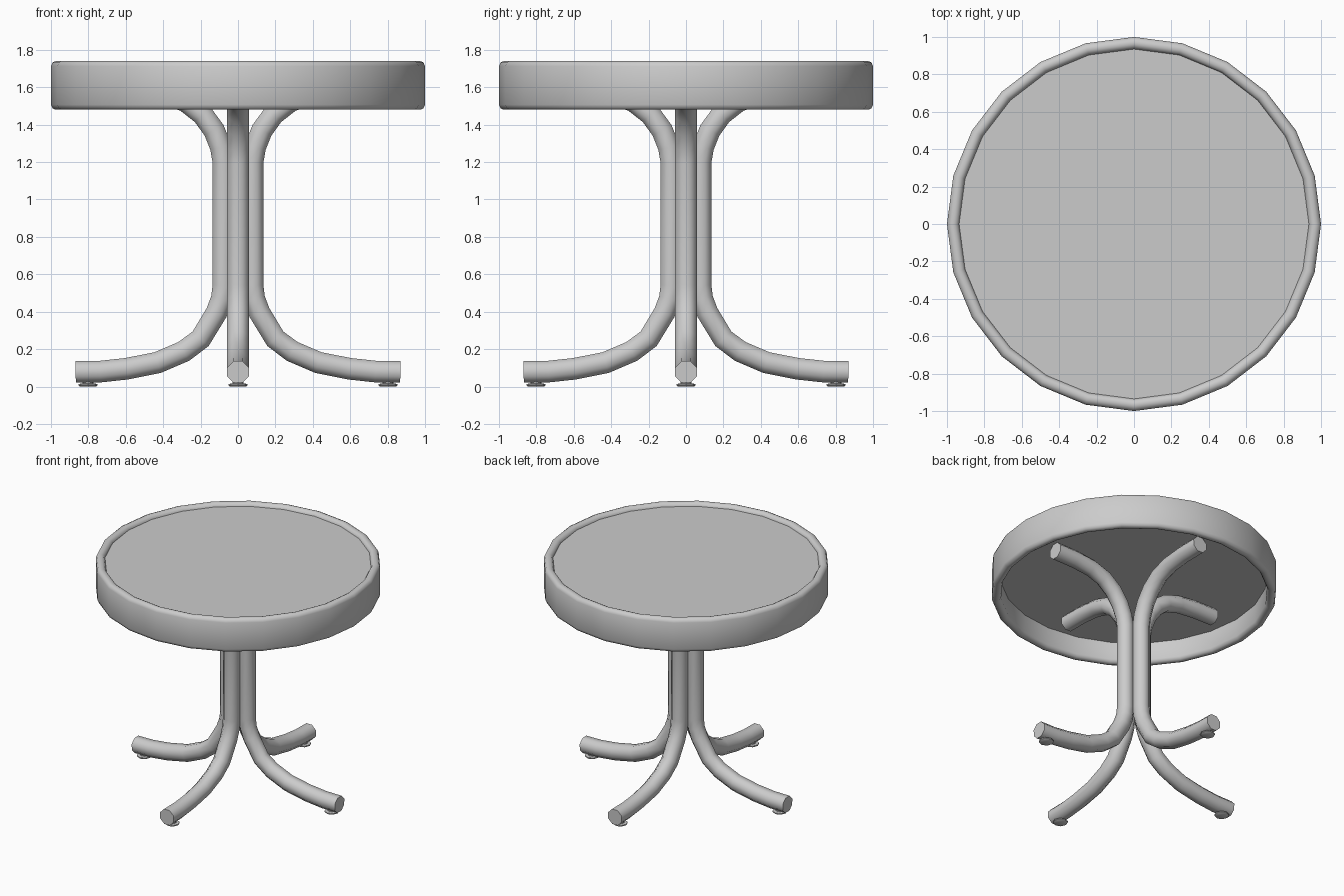
import bpy, bmesh, math
from mathutils import Vector, Matrix

if "Cube" in bpy.data.objects:
    bpy.data.objects.remove(bpy.data.objects["Cube"])

grey = bpy.data.materials.new("grey")
grey.diffuse_color = (0.6, 0.6, 0.6, 1)
grey.use_nodes = True
grey.node_tree.nodes["Principled BSDF"].inputs["Base Color"].default_value = grey.diffuse_color


def make_object(name, bm, angle=40):
    bmesh.ops.recalc_face_normals(bm, faces=bm.faces)
    mesh = bpy.data.meshes.new(name)
    bm.to_mesh(mesh)
    bm.free()
    mesh.materials.append(grey)
    ob = bpy.data.objects.new(name, mesh)
    bpy.context.collection.objects.link(ob)
    bpy.ops.object.select_all(action='DESELECT')
    ob.select_set(True)
    bpy.context.view_layer.objects.active = ob
    bpy.ops.object.shade_smooth_by_angle(angle=math.radians(angle))
    return ob


def bridge(bm, rings, closed=False):
    """Join successive vertex rings with quads; cap the ends if not closed."""
    n = len(rings[0])
    pairs = list(zip(rings, rings[1:]))
    if closed:
        pairs.append((rings[-1], rings[0]))
    for a, b in pairs:
        for i in range(n):
            j = (i + 1) % n
            bm.faces.new((a[i], a[j], b[j], b[i]))
    if not closed:
        bm.faces.new(rings[0])
        bm.faces.new(rings[-1])


def lathe(name, profile, sides, closed, angle=40):
    bm = bmesh.new()
    rings = []
    for r, z in profile:
        rings.append([bm.verts.new((r * math.cos(math.tau * i / sides),
                                    r * math.sin(math.tau * i / sides), z))
                      for i in range(sides)])
    bridge(bm, rings, closed)
    return make_object(name, bm, angle)


# Rounded band around the table top
rim = [(0.935, 1.505), (0.945, 1.487), (0.96, 1.48), (0.975, 1.48), (0.992, 1.488), (1.0, 1.507),
       (1.0, 1.713), (0.992, 1.732), (0.975, 1.74), (0.96, 1.74), (0.945, 1.733), (0.935, 1.715)]
lathe("table_rim", rim, 24, True, 50)

# Flat board set inside the band
lathe("table_top", [(0.938, 1.64), (0.938, 1.715)], 24, False)

# Bent tube legs: foot, upright, and arm under the board
path = [(0.868, 0.078), (0.735, 0.08), (0.596, 0.095), (0.43, 0.128), (0.29, 0.188),
        (0.2, 0.255), (0.115, 0.395), (0.087, 0.47), (0.078, 0.54),
        (0.078, 1.2), (0.092, 1.28), (0.128, 1.37), (0.19, 1.455), (0.28, 1.525),
        (0.4, 1.565), (0.55, 1.58), (0.72, 1.582)]
pts = [Vector((r, 0, z)) for r, z in path]
SIDES, RADIUS = 8, 0.0625
for k in range(4):
    turn = Matrix.Rotation(k * math.pi / 2, 3, 'Z')
    bm = bmesh.new()
    rings = []
    for i, p in enumerate(pts):
        t_in = (p - pts[max(i - 1, 0)]).normalized()
        t_out = (pts[min(i + 1, len(pts) - 1)] - p).normalized()
        tangent = (t_in + t_out).normalized()
        side = Vector((0, 1, 0))
        normal = tangent.cross(side)
        ring = []
        for s in range(SIDES):
            a = math.tau * (s + 0.5) / SIDES
            ring.append(bm.verts.new(turn @ (p + RADIUS * (math.cos(a) * side + math.sin(a) * normal))))
        rings.append(ring)
    bridge(bm, rings)
    make_object(f"leg_{k + 1}", bm, 50)

    # Floor glide under each foot
    glide = lathe(f"foot_glide_{k + 1}", [(0.042, 0), (0.052, 0.006), (0.052, 0.014), (0.03, 0.016), (0.03, 0.03)], 8, False)
    glide.location = turn @ Vector((0.802, 0, 0))
